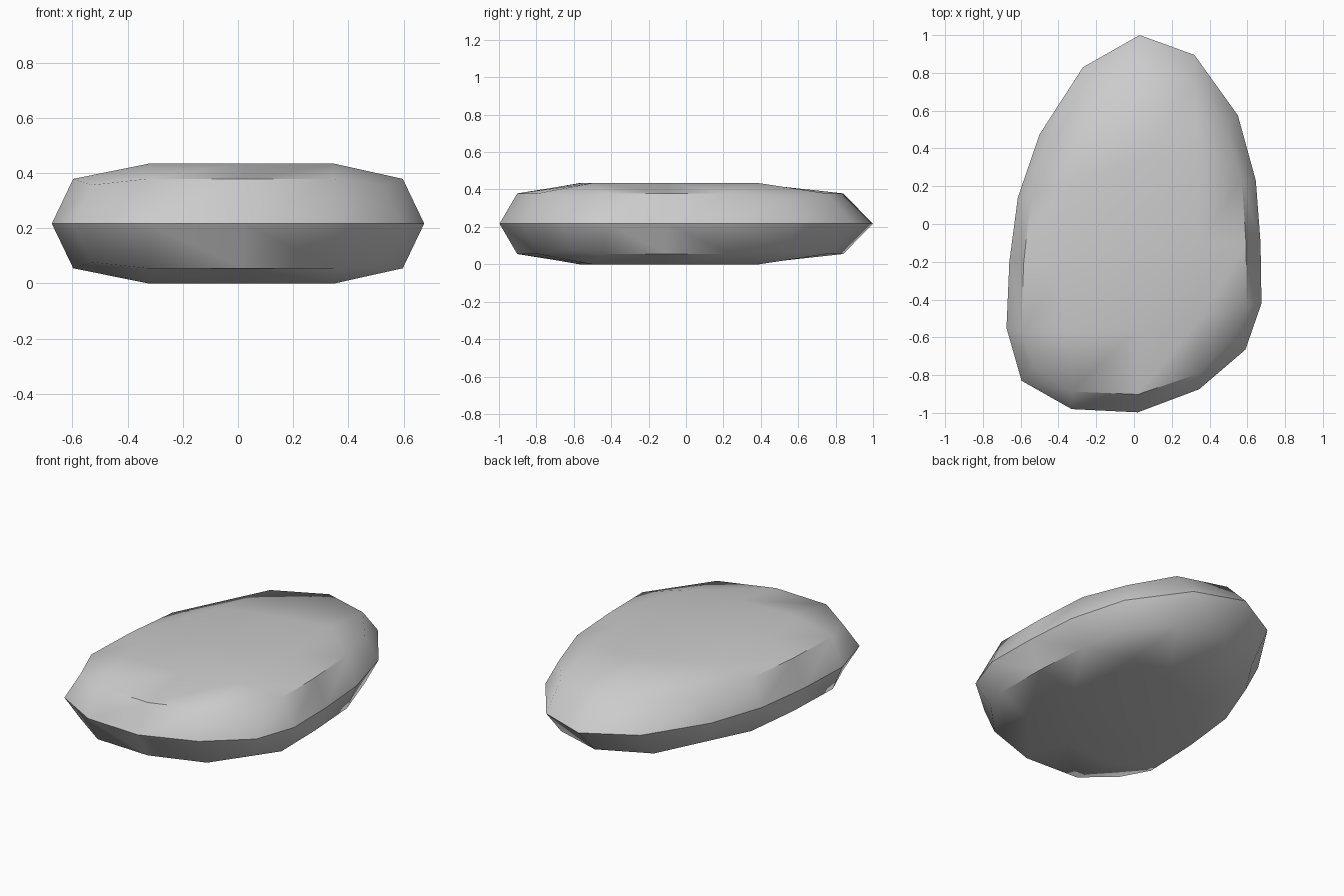
import bpy
import bmesh

cube = bpy.data.objects.get("Cube")
if cube:
    bpy.data.objects.remove(cube, do_unlink=True)

MID, RING, CAP = 0.217, 0.162, 0.217   # mid height, then half heights
CORNER_RING = 0.14

# Widest outline, counter-clockwise; every fourth point is a corner
outline = [
    (-.595, -.83), (-.33, -.98), (.02, -.997), (.345, -.875),
    (.59, -.665), (.675, -.42), (.67, -.1), (.645, .23),
    (.55, .575), (.32, .895), (.03, 1), (-.27, .83),
    (-.5, .475), (-.615, .14), (-.66, -.2), (-.675, -.55),
]
# Flat face: three rows of three points, front to back
flat_rows = [
    [(-.325, -.57), (.02, -.56), (.35, -.5)],
    [(-.32, -.18), (.02, -.14), (.35, -.1)],
    [(-.3, .24), (.03, .34), (.335, .39)],
]


def inset(index, x, y):
    """Shoulder point belonging to an outline point, with its half height."""
    side, step = divmod(index, 4)
    if step == 0:
        return x * .89, y * .92, CORNER_RING
    if side % 2:
        return x * .885, y * 1.03, RING
    return x, y * (.905 if side == 0 else .84), RING


bm = bmesh.new()
count = len(outline)
equator = [bm.verts.new((x, y, MID)) for x, y in outline]
sharp = [(equator[i], equator[(i + 1) % count]) for i in range(count)]

# Upper and lower halves share the equator
for sign in (1, -1):
    ring = []
    for i, (x, y) in enumerate(outline):
        px, py, h = inset(i, x, y)
        ring.append(bm.verts.new((px, py, MID + sign * h)))
    flat = [[bm.verts.new((x, y, MID + sign * CAP)) for x, y in row]
            for row in flat_rows]

    # Sloping side band
    for i in range(count):
        j = (i + 1) % count
        bm.faces.new((equator[i], equator[j], ring[j], ring[i]))

    # Grid of the shoulder and the flat face
    grid = [ring[0:5]]
    for r in range(3):
        grid.append([ring[15 - r]] + flat[r] + [ring[5 + r]])
    grid.append(ring[12:7:-1])
    for r in range(4):
        for c in range(4):
            bm.faces.new((grid[r][c], grid[r][c + 1],
                          grid[r + 1][c + 1], grid[r + 1][c]))

    # Crisp shoulder along the front and both long sides
    for start in (1, 5, 13):
        for i in (start, start + 1):
            sharp.append((ring[i], ring[i + 1]))

bmesh.ops.recalc_face_normals(bm, faces=bm.faces)
for face in bm.faces:
    face.smooth = True
for a, b in sharp:
    bm.edges.get((a, b)).smooth = False

mesh = bpy.data.meshes.new("pebble")
bm.to_mesh(mesh)
bm.free()
pebble = bpy.data.objects.new("pebble", mesh)
bpy.context.collection.objects.link(pebble)

# Plain grey stone
stone = bpy.data.materials.new("stone_grey")
stone.use_nodes = True
grey = (0.6, 0.6, 0.6, 1)
stone.diffuse_color = grey
stone.node_tree.nodes["Principled BSDF"].inputs["Base Color"].default_value = grey
mesh.materials.append(stone)
